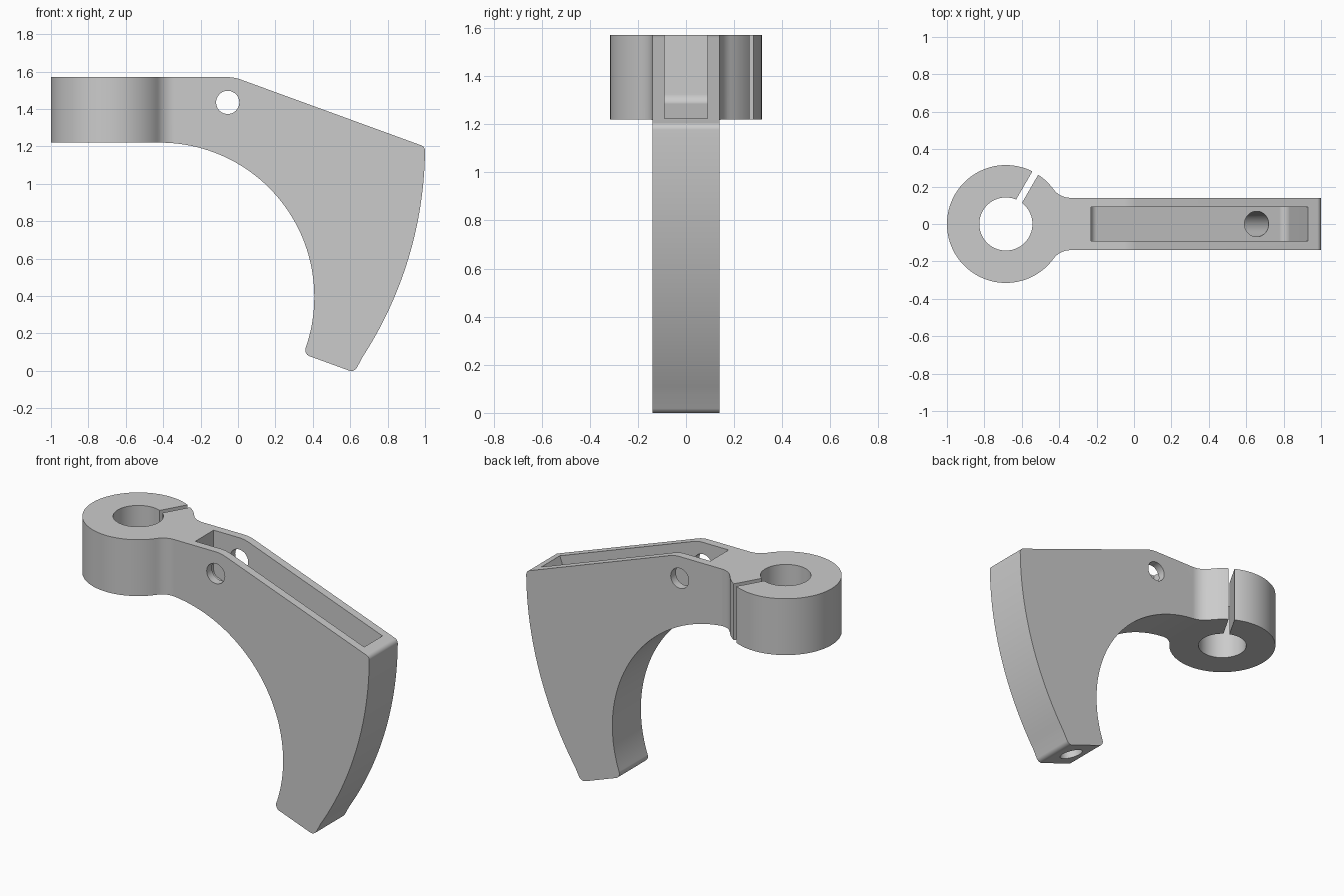
import bpy, bmesh, math
from mathutils import Vector, Matrix

if "Cube" in bpy.data.objects:
    bpy.data.objects.remove(bpy.data.objects["Cube"])

SLOPE = math.tan(math.radians(20))


def arc(cx, cy, r, a0, a1, n):
    """Points on an arc, angles in degrees."""
    return [Vector((cx + r * math.cos(math.radians(a0 + (a1 - a0) * i / n)),
                    cy + r * math.sin(math.radians(a0 + (a1 - a0) * i / n))))
            for i in range(n + 1)]


def fillet(a, p, b, r, n=8):
    """Round corner p between the directions towards a and b."""
    a, p, b = Vector(a), Vector(p), Vector(b)
    u, v = (a - p).normalized(), (b - p).normalized()
    half = u.angle(v) / 2
    c = p + (u + v).normalized() * (r / math.sin(half))
    t = r / math.tan(half)
    s, e = p + u * t - c, p + v * t - c
    total = s.angle_signed(e)          # clockwise positive
    return [c + Matrix.Rotation(-total * i / n, 2) @ s for i in range(n + 1)]


def prism(name, pts, lo, hi, axis):
    """Extrude a 2D outline: axis 'Z' uses (x, y), axis 'Y' uses (x, z)."""
    def place(p, h):
        return (p[0], p[1], h) if axis == 'Z' else (p[0], h, p[1])
    bm = bmesh.new()
    low = [bm.verts.new(place(p, lo)) for p in pts]
    high = [bm.verts.new(place(p, hi)) for p in pts]
    bm.faces.new(low)
    bm.faces.new(high)
    for i in range(len(pts)):
        j = (i + 1) % len(pts)
        bm.faces.new((low[i], low[j], high[j], high[i]))
    bmesh.ops.recalc_face_normals(bm, faces=bm.faces)
    me = bpy.data.meshes.new(name)
    bm.to_mesh(me)
    bm.free()
    ob = bpy.data.objects.new(name, me)
    bpy.context.collection.objects.link(ob)
    return ob


def combine(target, tool, op):
    """Apply a boolean and remove the helper."""
    bpy.context.view_layer.objects.active = target
    mod = target.modifiers.new(op, 'BOOLEAN')
    mod.operation, mod.object, mod.solver = op, tool, 'EXACT'
    bpy.ops.object.modifier_apply(modifier=mod.name)
    bpy.data.objects.remove(tool)


# Side profile of the curved bracket
inner = arc(-0.417, 0.395, 0.825, 90, -18, 48)
outer = arc(1 - 2.066, 1.2, 2.066, -34.2, -1.4, 28)
heel, toe, crown = (0.35, 0.09), (0.622, -0.009), (1.0, 1.198)
side = [Vector((-1.2, 1.57)), Vector((-1.2, 1.22))]
side += inner
side += fillet(inner[-1], heel, toe, 0.035)
side += fillet(heel, toe, outer[1], 0.035)
side += outer[1:]
side += fillet(outer[-1], crown, (-0.02, 1.57), 0.03)
side += fillet(crown, (-0.02, 1.57), (-1.2, 1.57), 0.2)
bracket = prism("clamp_bracket", side, -0.5, 0.5, 'Y')

# Plan outline: clamp ring blending into a straight arm
CX, R, W, RF = -0.685, 0.315, 0.14, 0.1126
ang = math.degrees(math.atan2(W + RF, 0.345))
plan = [Vector((1.2, W))]
plan += arc(-0.34, W + RF, RF, 270, 180 + ang, 10)
plan += arc(CX, 0, R, ang, 360 - ang, 88)[1:-1]
plan += arc(-0.34, -W - RF, RF, 180 - ang, 90, 10)
plan += [Vector((1.2, -W))]
combine(bracket, prism("plan_helper", plan, -0.2, 1.8, 'Z'), 'INTERSECT')

# Ring bore and clamp slit
combine(bracket, prism("bore_cutter", arc(CX, 0, 0.142, 0, 354.375, 63), 1, 1.8, 'Z'), 'DIFFERENCE')
d = Vector((math.cos(math.radians(60)), math.sin(math.radians(60))))
n = Vector((-d.y, d.x)) * 0.018
c = Vector((CX, 0))
slit = [c + d * 0.1 - n, c + d * 0.4 - n, c + d * 0.4 + n, c + d * 0.1 + n]
combine(bracket, prism("slit_cutter", slit, 1, 1.8, 'Z'), 'DIFFERENCE')

# Sloped pocket in the top, floor parallel to the slanted top edge
def floor_z(x):
    return 1.57 - SLOPE * (x + 0.02) - 0.352

left = (-0.23, floor_z(-0.23))
right = (0.817, floor_z(0.817))
rim = (right[0] + SLOPE * 0.6, right[1] + 0.6)
pocket = [Vector((-0.23, 1.8))]
pocket += fillet((-0.23, 1.8), left, right, 0.043)
pocket += fillet(left, right, rim, 0.043)
pocket += [Vector(rim), Vector((rim[0], 1.8))]
combine(bracket, prism("pocket_cutter", pocket, -0.09, 0.09, 'Y'), 'DIFFERENCE')

# Cross pin hole
combine(bracket, prism("pin_hole_cutter", arc(-0.055, 1.435, 0.062, 0, 352.5, 47), -0.3, 0.3, 'Y'), 'DIFFERENCE')

# Inclined hole from the pocket floor to the lower end
top, bottom = Vector((0.655, 0, 0.969)), Vector((0.487, 0, 0.04))
axis = (top - bottom).normalized()
drill = prism("drill_cutter", arc(0, 0, 0.068, 0, 352.5, 47), -0.15, (top - bottom).length + 0.05, 'Z')
drill.data.transform(Matrix.Translation(bottom) @ Vector((0, 0, 1)).rotation_difference(axis).to_matrix().to_4x4())
combine(bracket, drill, 'DIFFERENCE')

# Smooth curved faces, keep flat faces flat
bpy.ops.object.select_all(action='DESELECT')
bracket.select_set(True)
bpy.context.view_layer.objects.active = bracket
bpy.ops.object.shade_smooth_by_angle(angle=math.radians(25))
wn = bracket.modifiers.new("even_shading", 'WEIGHTED_NORMAL')
wn.keep_sharp = True
